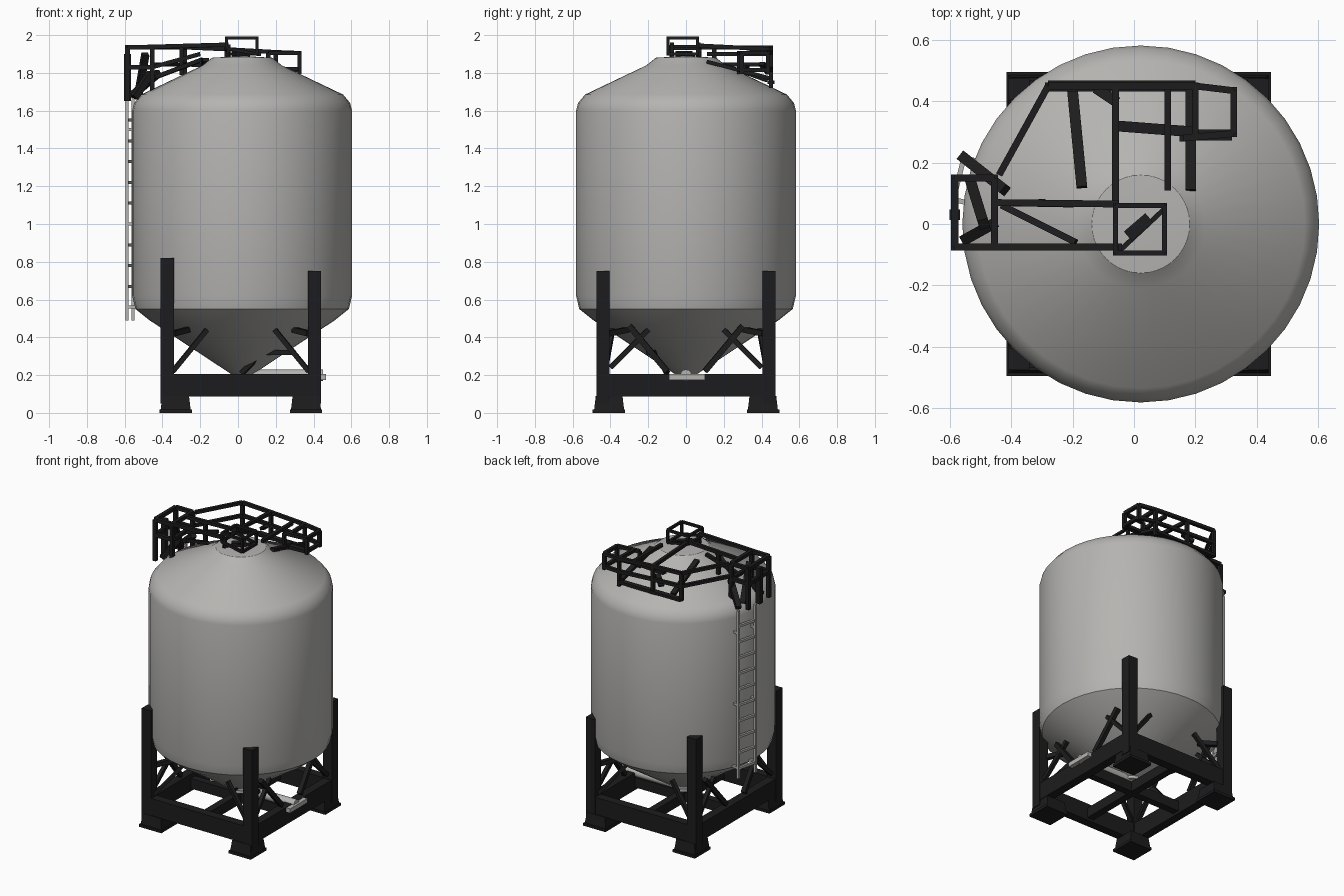
import bpy, bmesh, math
from mathutils import Vector, Matrix

if "Cube" in bpy.data.objects:
    bpy.data.objects.remove(bpy.data.objects["Cube"])


def material(name, c):
    m = bpy.data.materials.new(name)
    m.diffuse_color = (*c, 1)
    m.use_nodes = True
    m.node_tree.nodes["Principled BSDF"].inputs["Base Color"].default_value = m.diffuse_color
    return m


GREY = material("pale grey metal", (0.46, 0.455, 0.44))
DARK = material("black steel", (0.012, 0.012, 0.013))


def finish(name, bm, mat, smooth=False):
    bmesh.ops.recalc_face_normals(bm, faces=bm.faces)
    me = bpy.data.meshes.new(name)
    bm.to_mesh(me)
    bm.free()
    me.materials.append(mat)
    ob = bpy.data.objects.new(name, me)
    bpy.context.collection.objects.link(ob)
    if smooth:
        bpy.context.view_layer.objects.active = ob
        ob.select_set(True)
        bpy.ops.object.shade_smooth_by_angle(angle=math.radians(35))
        ob.select_set(False)
    return ob


def bar(bm, a, b, w=0.02, h=None):
    """Rectangular bar from a to b."""
    a, b = Vector(a), Vector(b)
    d = b - a
    z = d.normalized()
    up = Vector((0, 0, 1)) if abs(z.z) < 0.95 else Vector((0, 1, 0))
    x = up.cross(z).normalized()
    y = z.cross(x)
    rot = Matrix((x, y, z)).transposed().to_4x4()
    scale = Matrix.Diagonal((w, h or w, d.length, 1))
    bmesh.ops.create_cube(bm, size=1, matrix=Matrix.Translation((a + b) / 2) @ rot @ scale)


def bars(name, pairs, w, mat=DARK, h=None):
    bm = bmesh.new()
    for a, b in pairs:
        bar(bm, a, b, w, h)
    return finish(name, bm, mat)


def chain(pts, closed=False):
    return list(zip(pts, pts[1:])) + ([(pts[-1], pts[0])] if closed else [])


def at_z(pts, z):
    return [(x, y, z) for x, y in pts]


# Tank: spun profile with cone bottom, shoulder, sloped roof and lid
CX = 0.022
profile = [(0, 0.19), (0.05, 0.2), (0.49, 0.49), (0.565, 0.55), (0.582, 0.62),
           (0.582, 1.6), (0.572, 1.64), (0.535, 1.685), (0.21, 1.84), (0.16, 1.88), (0, 1.89)]
bm = bmesh.new()
vs = [bm.verts.new((r, 0, z)) for r, z in profile]
es = [bm.edges.new(p) for p in zip(vs, vs[1:])]
bmesh.ops.spin(bm, geom=vs + es, cent=(0, 0, 0), axis=(0, 0, 1), angle=2 * math.pi, steps=40)
bmesh.ops.remove_doubles(bm, verts=bm.verts, dist=1e-4)
bmesh.ops.translate(bm, verts=bm.verts, vec=(CX, 0, 0))
finish("tank", bm, GREY, True)

# Outlet pipe from the cone tip to the right beam
bm = bmesh.new()
bmesh.ops.create_cone(bm, cap_ends=True, segments=12, radius1=0.03, radius2=0.03, depth=0.45,
                      matrix=Matrix.Translation((0.225, 0, 0.2)) @ Matrix.Rotation(math.pi / 2, 4, 'Y'))
bmesh.ops.create_cone(bm, cap_ends=True, segments=12, radius1=0.06, radius2=0.06, depth=0.03,
                      matrix=Matrix.Translation((0.02, 0, 0.2)))
finish("outlet_pipe", bm, GREY, True)
bars("outlet_flange", [((0.45, -0.09, 0.19), (0.45, 0.1, 0.19))], 0.03, GREY)
bars("valve_handle", chain([(0.02, -0.1, 0.21), (0.13, -0.15, 0.32), (0.3, -0.2, 0.32)]), 0.025)

# Base frame: legs, splayed feet, beams
LX, LY = 0.39, 0.44
OX = 0.015
corners = [(sx, sy) for sx in (-1, 1) for sy in (-1, 1)]
bm = bmesh.new()
for sx, sy in corners:
    x, y = OX + sx * LX, sy * LY
    bar(bm, (x, y, 0.05), (x, y, 0.82 if sx < 0 else 0.75), 0.07)
finish("legs", bm, DARK)
bm = bmesh.new()
for sx, sy in corners:
    p = Matrix.Translation((OX + sx * 0.345, sy * 0.407, 0.045))
    bmesh.ops.create_cone(bm, cap_ends=True, segments=4, radius1=0.115, radius2=0.1, depth=0.09,
                          matrix=p @ Matrix.Rotation(math.pi / 4, 4, 'Z'))
    bmesh.ops.create_cube(bm, size=1, matrix=Matrix.Translation((OX + sx * 0.345, sy * 0.41, 0.009))
                          @ Matrix.Diagonal((0.172, 0.172, 0.018, 1)))
finish("feet", bm, DARK)
bm = bmesh.new()
for s in (-1, 1):
    bar(bm, (OX - LX, s * LY, 0.147), (OX + LX, s * LY, 0.147), 0.06, 0.12)
    bar(bm, (OX + s * LX, -LY, 0.147), (OX + s * LX, LY, 0.147), 0.06, 0.12)
finish("base_beams", bm, DARK)
bars("cross_beams", [((OX - LX, 0, 0.14), (OX + LX, 0, 0.14)),
                     ((OX, -LY, 0.14), (OX, LY, 0.14))], 0.05, h=0.07)

# Diagonal braces from frame to cone
bm = bmesh.new()
for sx, sy in corners:
    bar(bm, (OX + sx * 0.36, sy * 0.43, 0.22), (OX + sx * 0.18, sy * 0.39, 0.44), 0.025)
    bar(bm, (OX + sx * LX, sy * 0.4, 0.24), (OX + sx * 0.37, sy * 0.2, 0.44), 0.025)
    bar(bm, (OX + sx * LX, sy * 0.1, 0.22), (OX + sx * 0.37, sy * 0.3, 0.46), 0.03)
    bar(bm, (OX + sx * 0.36, sy * 0.41, 0.42), (OX + sx * 0.28, sy * 0.31, 0.44), 0.03)
finish("braces", bm, DARK)

# Ladder on the back left side
ang = math.radians(166)
out = Vector((math.cos(ang), math.sin(ang), 0))
tan = Vector((-out.y, out.x, 0))
mid = Vector((CX, 0, 0)) + out * 0.612
up = Vector((0, 0, 1))
rails = [(mid + tan * s + up * 0.49, mid + tan * s + up * 1.66) for s in (-0.07, 0.07)]
rungs = [(mid - tan * 0.07 + up * z, mid + tan * 0.07 + up * z)
         for z in [0.56 + 0.11 * i for i in range(10)]]
stays = [(mid + tan * s + up * z, mid + tan * s - out * 0.05 + up * z)
         for s in (-0.07, 0.07) for z in (0.56, 1.0, 1.5)]
bars("ladder", rails + rungs + stays, 0.016, GREY)

# Ladder landing cage
cage = [(-0.585, -0.075), (-0.455, -0.075), (-0.455, 0.15), (-0.585, 0.15)]
pairs = chain(at_z(cage, 1.935), True) + chain(at_z(cage, 1.83), True)
pairs += [((x, y, 1.65), (x, y, 1.935)) for x, y in cage]
bars("landing_cage", pairs, 0.024)
bars("landing_posts", [((-0.585, 0.03, 1.65), (-0.585, 0.03, 1.9)),
                       ((-0.53, 0.13, 1.67), (-0.49, 0.0, 1.9)),
                       ((-0.56, 0.22, 1.68), (-0.42, 0.11, 1.8)),
                       ((-0.55, -0.05, 1.67), (-0.46, 0.0, 1.8))], 0.035)

# Walkway rails from the landing to the roof hatch
bars("walkway_rails", [((-0.585, -0.075, 1.935), (-0.05, -0.075, 1.95)),
                       ((-0.455, 0.07, 1.935), (-0.05, 0.065, 1.95)),
                       ((-0.455, 0.07, 1.83), (-0.2, 0.065, 1.9)),
                       ((-0.43, 0.06, 1.78), (-0.19, -0.06, 1.87)),
                       ((-0.3, 0.07, 1.79), (-0.3, 0.07, 1.94)),
                       ((-0.05, -0.075, 1.88), (-0.05, -0.075, 1.95))], 0.022)

# Roof hatch guard
top = [(-0.06, -0.095), (0.1, -0.095), (0.1, 0.06), (-0.06, 0.06)]
low = [(x, y, 1.9 if x > 0 else 1.93) for x, y in top]
pairs = chain(at_z(top, 1.985), True) + chain(low, True) + list(zip(low, at_z(top, 1.985)))
pairs += [((-0.05, -0.09, 1.9), (0.1, 0.05, 1.9))]
bars("hatch_guard", pairs, 0.016)
bars("hatch_handle", [((-0.02, -0.04, 1.895), (0.05, 0.02, 1.895))], 0.04)

# Guard rail around the back of the roof
loop = [(-0.44, 0.16, 1.935), (-0.28, 0.45, 1.935), (-0.06, 0.45, 1.925),
        (0.2, 0.45, 1.91), (0.325, 0.435, 1.905), (0.325, 0.295, 1.905), (0.16, 0.28, 1.905)]
pairs = []
for drop in (0, 0.09):
    pairs += chain([(x, y, z - drop) for x, y, z in loop])
pairs += [((x, y, z - 0.19), (x, y, z)) for x, y, z in loop[1:4]]
pairs += [((x, y, z - 0.11), (x, y, z)) for x, y, z in loop[4:]]
pairs += [((-0.06, 0.45, 1.925), (-0.06, 0.06, 1.945)),
          ((0.2, 0.45, 1.91), (0.2, 0.28, 1.905)),
          ((0.11, 0.44, 1.9), (0.11, 0.11, 1.9))]
bars("back_guard_rail", pairs, 0.022)

# Platform supports resting on the roof
bars("platform_supports", [((-0.2, 0.43, 1.76), (-0.17, 0.12, 1.87)),
                           ((0.185, 0.45, 1.77), (0.185, 0.11, 1.86)),
                           ((-0.06, 0.32, 1.83), (0.2, 0.3, 1.83)),
                           ((-0.12, 0.44, 1.8), (-0.06, 0.4, 1.85)),
                           ((-0.28, 0.45, 1.75), (0.2, 0.45, 1.75)),
                           ((0.18, 0.29, 1.82), (0.32, 0.29, 1.82))], 0.035, h=0.02)
